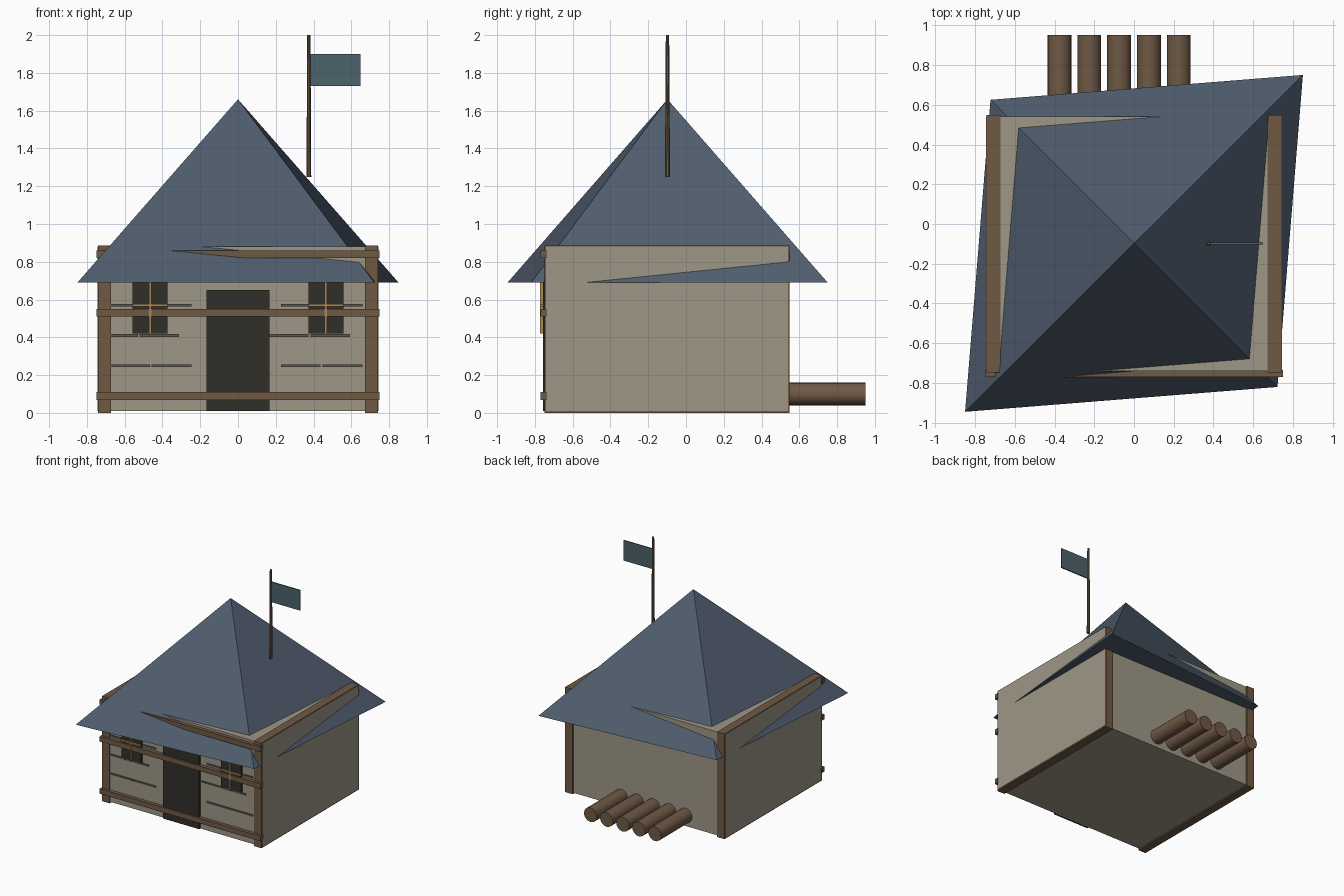
import bpy, bmesh, math

if "Cube" in bpy.data.objects:
    bpy.data.objects.remove(bpy.data.objects["Cube"])


def material(name, rgb):
    m = bpy.data.materials.new(name)
    m.diffuse_color = (*rgb, 1)
    m.use_nodes = True
    m.node_tree.nodes["Principled BSDF"].inputs["Base Color"].default_value = m.diffuse_color
    return m


STONE = material("stone", (0.34, 0.31, 0.24))
WOOD = material("wood", (0.16, 0.10, 0.06))
SLATE = material("slate", (0.08, 0.11, 0.155))
DARK = material("dark", (0.03, 0.028, 0.022))
GREY = material("mortar", (0.10, 0.095, 0.085))
GOLD = material("gold", (0.40, 0.25, 0.08))
CLOTH = material("cloth", (0.075, 0.125, 0.15))


def box(name, x, y, z, mat):
    """Box from (min, max) ranges on each axis."""
    r = (x, y, z)
    bpy.ops.mesh.primitive_cube_add(size=1, location=[(a + b) / 2 for a, b in r])
    o = bpy.context.object
    o.name = name
    o.scale = [b - a for a, b in r]
    o.data.materials.append(mat)
    return o


def rod(name, r1, r2, depth, loc, mat, rot=(0, 0, 0), sides=16):
    bpy.ops.mesh.primitive_cone_add(vertices=sides, radius1=r1, radius2=r2,
                                    depth=depth, location=loc, rotation=rot)
    o = bpy.context.object
    o.name = name
    o.data.materials.append(mat)
    bpy.ops.object.shade_smooth_by_angle()
    return o


# walls and the timber end frames
box("walls", (-0.745, 0.745), (-0.74, 0.54), (0.01, 0.88), STONE)
for s, side in ((-1, "left"), (1, "right")):
    box(side + "_frame", sorted((s * 0.672, s * 0.742)), (-0.748, 0.548), (0, 0.885), WOOD)

# horizontal beams across the front
for z in (0.09, 0.53, 0.84):
    box("front_beam", (-0.75, 0.75), (-0.77, -0.735), (z - 0.021, z + 0.021), WOOD)

# door
box("door", (-0.168, 0.168), (-0.756, -0.73), (0.01, 0.65), DARK)

# windows with glazing bars
for x in (-0.465, 0.465):
    box("window", (x - 0.093, x + 0.093), (-0.756, -0.73), (0.42, 0.72), DARK)
    box("window_bar_vertical", (x - 0.006, x + 0.006), (-0.773, -0.75), (0.42, 0.72), GOLD)
    box("window_bar_horizontal", (x - 0.093, x + 0.093), (-0.773, -0.75), (0.564, 0.576), GOLD)

# mortar lines on the front wall
for z, shift in ((0.25, 0), (0.41, -0.065), (0.57, 0)):
    for x in (-0.57, -0.352, 0.333, 0.553):
        box("mortar_line", (x + shift - 0.105, x + shift + 0.105), (-0.748, -0.73),
            (z - 0.007, z + 0.007), GREY)

# skewed pyramid roof: sides soften towards the eaves and stay crisp at the peak
corners = [(-0.85, -0.945, 0.69), (0.722, -0.82, 0.69), (0.85, 0.75, 0.69), (-0.722, 0.625, 0.69)]
bm = bmesh.new()
ring = [bm.verts.new(c) for c in corners]
for i in range(4):
    bm.faces.new((ring[i], ring[(i + 1) % 4], bm.verts.new((0, -0.098, 1.66)))).smooth = True
bm.faces.new([bm.verts.new(c) for c in reversed(corners)])
mesh = bpy.data.meshes.new("roof")
bm.to_mesh(mesh)
bm.free()
mesh.materials.append(SLATE)
bpy.context.collection.objects.link(bpy.data.objects.new("roof", mesh))

# flag
rod("flag_pole", 0.0135, 0.009, 0.75, (0.375, -0.098, 1.625), WOOD, sides=10)
box("flag", (0.38, 0.648), (-0.103, -0.093), (1.73, 1.90), CLOTH)

# log pile at the back
for i in range(5):
    rod("log", 0.06, 0.06, 0.45, (-0.375 + 0.15 * i, 0.725, 0.10), WOOD,
        (math.pi / 2, 0, 0), 20)
